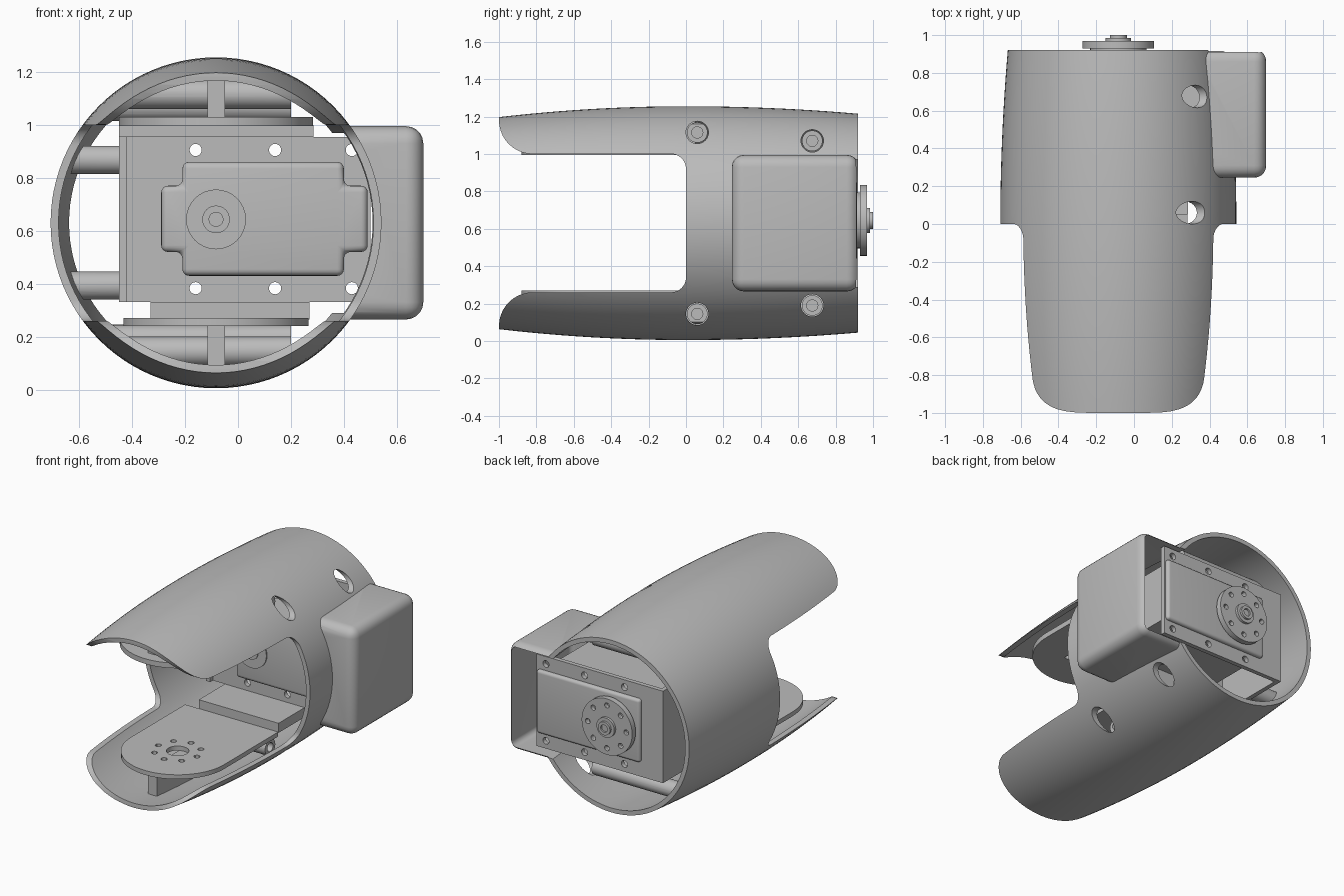
import bpy, bmesh, math
from mathutils import Matrix, Vector

old = bpy.data.objects.get("Cube")
if old:
    bpy.data.objects.remove(old, do_unlink=True)

CX, CZ = -0.083, 0.63      # tube axis runs along y
WALL = 0.03

grey = bpy.data.materials.new("matte_grey")
grey.use_nodes = True
GREY = (0.5, 0.5, 0.5, 1)
grey.diffuse_color = GREY
grey.node_tree.nodes["Principled BSDF"].inputs["Base Color"].default_value = GREY


def finish(name, bm):
    bmesh.ops.recalc_face_normals(bm, faces=bm.faces)
    me = bpy.data.meshes.new(name)
    bm.to_mesh(me)
    bm.free()
    me.materials.append(grey)
    ob = bpy.data.objects.new(name, me)
    bpy.context.scene.collection.objects.link(ob)
    return ob


def activate(ob):
    bpy.ops.object.select_all(action='DESELECT')
    ob.select_set(True)
    bpy.context.view_layer.objects.active = ob


def apply(ob, mod):
    activate(ob)
    bpy.ops.object.modifier_apply(modifier=mod.name)


def bevel(ob, width, segments=5):
    mod = ob.modifiers.new("round", 'BEVEL')
    mod.width, mod.segments = width, segments
    mod.limit_method = 'ANGLE'
    apply(ob, mod)
    return ob


def boolean(ob, *tools, op='DIFFERENCE'):
    for tool in tools:
        mod = ob.modifiers.new("cut", 'BOOLEAN')
        mod.operation, mod.solver, mod.object = op, 'EXACT', tool
        apply(ob, mod)
        bpy.data.objects.remove(tool, do_unlink=True)
    return ob


def box(name, lo, hi, round_by=0):
    bm = bmesh.new()
    bmesh.ops.create_cube(bm, size=1)
    lo, hi = Vector(lo), Vector(hi)
    for v in bm.verts:
        v.co = (lo + hi) / 2 + v.co * (hi - lo)
    ob = finish(name, bm)
    return bevel(ob, round_by) if round_by else ob


def cyl(name, axis, a, b, u, w, r, sides=32):
    """Cylinder from a to b along an axis; u, w are the other two coordinates."""
    n = sides
    ring = [(u + r * math.cos(math.tau * i / n), w + r * math.sin(math.tau * i / n))
            for i in range(n)]
    return prism(name, axis, a, b, ring)


def prism(name, axis, a, b, pts):
    place = {'x': lambda p, d: (d, p[0], p[1]),
             'y': lambda p, d: (p[0], d, p[1]),
             'z': lambda p, d: (p[0], p[1], d)}[axis]
    bm = bmesh.new()
    face = bm.faces.new([bm.verts.new(place(p, a)) for p in pts])
    geo = bmesh.ops.extrude_face_region(bm, geom=[face])["geom"]
    shift = Vector(place((0, 0), b - a))
    bmesh.ops.translate(bm, vec=shift, verts=[g for g in geo if isinstance(g, bmesh.types.BMVert)])
    return finish(name, bm)


def radius(y):
    return 0.625 - (0.058 if y < 0 else 0.047) * y * y


def barrel(name, inset, y0=-1.0, y1=0.92, rows=24, sides=96):
    """Solid bulging barrel, inset from the outer skin."""
    bm = bmesh.new()
    rings = []
    for j in range(rows + 1):
        y = y0 + (y1 - y0) * j / rows
        r = radius(y) - inset
        rings.append([bm.verts.new((CX + r * math.cos(math.tau * i / sides), y,
                                    CZ + r * math.sin(math.tau * i / sides)))
                      for i in range(sides)])
    for p, q in zip(rings, rings[1:]):
        for i in range(sides):
            k = (i + 1) % sides
            bm.faces.new((p[i], p[k], q[k], q[i]))
    bm.faces.new(rings[0])
    bm.faces.new(rings[-1])
    return finish(name, bm)


def arc(cy, cz, r, start, stop, n=10):
    return [(cy + r * math.cos(math.radians(start + (stop - start) * i / n)),
             cz + r * math.sin(math.radians(start + (stop - start) * i / n)))
            for i in range(n + 1)]


# Outer shell: hollow barrel with a rounded jaw opening at the front
half, flare, fillet = 0.37, 0.18, 0.08
upper = ([(-1.3, half + flare)] + arc(flare - 1, half + flare, flare, 180, 270)
         + arc(-fillet, half - fillet, fillet, 90, 0))
jaw = [(y, CZ + z) for y, z in upper] + [(y, CZ - z) for y, z in reversed(upper)]
shell = barrel("outer_shell", 0)
boolean(shell, barrel("bore", WALL, -1.1, 1.0), prism("jaw_cutter", 'x', -1, 1, jaw))

# Screw positions (y, height above the axis), repeated above and below
screws = [(0.06, 0.485), (0.675, 0.44)]
for y, dz in screws:
    for s in (1, -1):
        boolean(shell, cyl("screw_cutter", 'x', 0.1, 0.8, y, CZ + s * dz, 0.06))


def cavity():
    return box("cavity", (0.25, 0.27, 0.29), (0.675, 1.1, 0.97), 0.035)


boolean(shell, cavity())

# Side housing: rounded box, open at the back and into the shell
housing = box("side_housing", (0.1, 0.245, 0.265), (0.7, 0.925, 0.995), 0.065)
boolean(housing, box("cavity", (0, 0.27, 0.29), (0.675, 1.1, 0.97), 0.035),
        barrel("bore", WALL / 2, -1.1, 1.0))

# Screw bosses across the shell, with blind screw holes
for y, dz in screws:
    for s, side in ((1, "upper"), (-1, "lower")):
        z = CZ + s * dz
        boss = cyl(f"{side}_screw_boss", 'x', -0.6, 0.2, y, z, 0.055)
        boolean(boss, barrel("trim", WALL * 0.8), op='INTERSECT')
        boolean(boss, cyl("screw_cutter", 'x', 0, 0.6, y, z, 0.03, 20))

# Jaw arm plates with rounded ends, mounting holes and a rib to the shell
for side, z0, z1, r in (("upper", 0.995, 1.03, 0.367), ("lower", 0.24, 0.27, 0.35)):
    tip = r - 0.88
    arm = prism(f"{side}_arm_plate", 'z', z0, z1,
                [(CX + r, 0.05)] + arc(CX, tip, r, 0, -180, 32) + [(CX - r, 0.05)])
    boolean(arm, cyl("hole", 'z', z0 - 0.1, z1 + 0.1, CX, tip, 0.07))
    for i in range(8):
        a = math.tau * i / 8
        boolean(arm, cyl("hole", 'z', z0 - 0.1, z1 + 0.1, CX + 0.145 * math.cos(a),
                         tip + 0.145 * math.sin(a), 0.02, 12))
    lo, hi = (1.03, 1.3) if side == "upper" else (0, 0.24)
    rib = box(f"{side}_arm_rib", (CX - 0.033, -0.8, lo), (CX + 0.033, 0.05, hi))
    boolean(rib, barrel("trim", WALL * 0.8), op='INTERSECT')

# Actuator core and its front and back mounting plates
box("actuator_core", (-0.29, 0.34, 0.45), (0.48, 0.87, 0.84))
hole_x, hole_z = (-0.16, 0.14, 0.43), (0.383, 0.905)
for name, y in (("front_mount_plate", 0.33), ("back_mount_plate", 0.86)):
    plate = box(name, (-0.45, y, 0.33), (0.5, y + 0.03, 0.955))
    for x in hole_x:
        for z in hole_z:
            boolean(plate, cyl("hole", 'y', y - 0.1, y + 0.1, x, z, 0.023, 20))

# Front cover with notched corners and an idler cap
cover = [(-0.29, 0.52), (-0.21, 0.52), (-0.21, 0.43), (0.4, 0.43), (0.4, 0.52), (0.49, 0.52),
         (0.49, 0.77), (0.4, 0.77), (0.4, 0.86), (-0.21, 0.86), (-0.21, 0.77), (-0.29, 0.77)]
bevel(prism("front_cover", 'y', 0.27, 0.34, cover), 0.025, 4)
for r, y in ((0.113, 0.262), (0.052, 0.255), (0.028, 0.248)):
    cyl("idler_cap", 'y', y, 0.28, CX, 0.643, r)

# Back cover and drive horn
box("back_cover", (-0.29, 0.87, 0.43), (0.49, 0.915, 0.86), 0.02)
horn = cyl("drive_horn", 'y', 0.93, 0.968, CX, 0.645, 0.19, 48)
for i in range(8):
    a = math.tau * i / 8
    boolean(horn, cyl("hole", 'y', 0.9, 1.1, CX + 0.145 * math.cos(a),
                      0.645 + 0.145 * math.sin(a), 0.018, 12))
cyl("horn_neck", 'y', 0.9, 0.94, CX, 0.645, 0.15)
hub = cyl("horn_hub", 'y', 0.96, 0.985, CX, 0.645, 0.067)
cap = cyl("horn_screw", 'y', 0.97, 1.0, CX, 0.645, 0.045)
boolean(cap, cyl("hole", 'y', 0.988, 1.1, CX, 0.645, 0.025, 20))

# Cradle holding the actuator: side wall, top and bottom rails, standoffs
box("cradle_wall", (-0.45, 0.3, 0.33), (-0.42, 0.89, 0.955))
box("cradle_top_rail", (-0.45, 0.05, 0.955), (0.285, 0.36, 1.0))
box("cradle_bottom_rail", (-0.33, 0.05, 0.265), (0.27, 0.36, 0.33))
for z in (0.393, 0.868):
    standoff = cyl("cradle_standoff", 'x', -0.75, -0.44, 0.6, z, 0.053)
    boolean(standoff, barrel("trim", WALL * 0.8), op='INTERSECT')

# Smooth round surfaces while keeping edges sharp
for ob in bpy.context.scene.objects:
    if ob.type == 'MESH' and ob.data.materials and ob.data.materials[0] == grey:
        activate(ob)
        bpy.ops.object.shade_smooth_by_angle(angle=math.radians(30))
